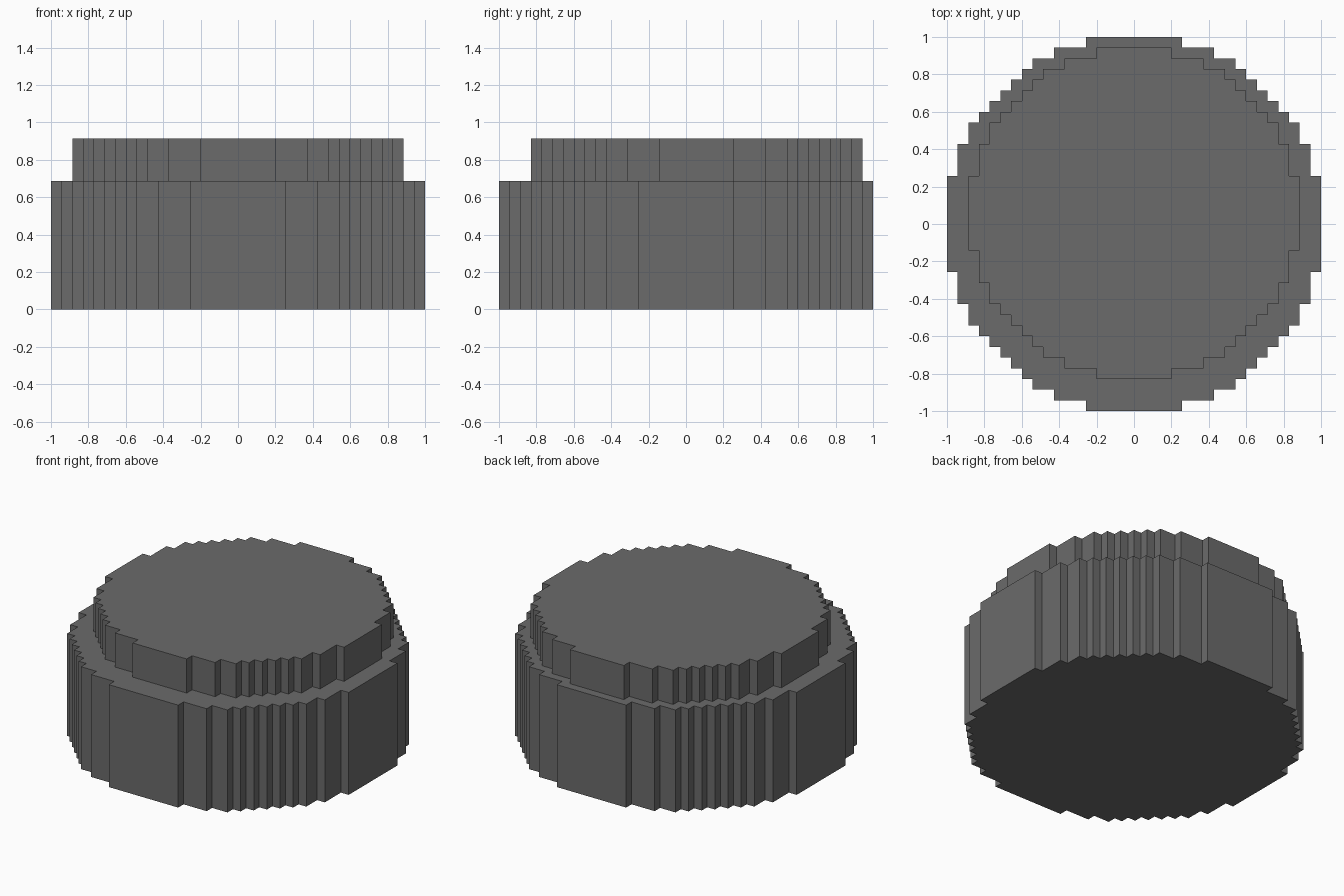
import bpy
import bmesh

if "Cube" in bpy.data.objects:
    bpy.data.objects.remove(bpy.data.objects["Cube"], do_unlink=True)

U = 2 / 35  # one grid cell

# Single grey material
grey = bpy.data.materials.new("dark grey")
grey.use_nodes = True
colour = (0.147, 0.147, 0.147, 1)
grey.diffuse_color = colour
grey.node_tree.nodes["Principled BSDF"].inputs["Base Color"].default_value = colour


def stepped_outline(radius, half_widths):
    """Stair-stepped circle: one eighth, mirrored on the diagonal, turned four times."""
    eighth = [(radius - i, w) for i, w in enumerate(half_widths)]
    corners = eighth + [(y, x) for x, y in reversed(eighth) if x != y]
    quarter = [corners[0]]
    for (_, y0), (x1, y1) in zip(corners, corners[1:]):
        quarter += [(x1, y0), (x1, y1)]  # inner corner, outer corner
    outline = []
    for _ in range(4):
        outline += quarter
        quarter = [(-y, x) for x, y in quarter]
    return outline


def stepped_disc(name, outline, z0, z1, y_shift=0, bottom=True):
    """Extrude the outline between two heights given in grid cells."""
    bm = bmesh.new()
    low = [bm.verts.new((x * U, (y + y_shift) * U, z0 * U)) for x, y in outline]
    high = [bm.verts.new((x * U, (y + y_shift) * U, z1 * U)) for x, y in outline]
    n = len(outline)
    for i in range(n):
        j = (i + 1) % n
        bm.faces.new((low[i], low[j], high[j], high[i]))
    bm.faces.new(high)
    if bottom:
        bm.faces.new(low[::-1])
    mesh = bpy.data.meshes.new(name)
    bm.to_mesh(mesh)
    bm.free()
    mesh.materials.append(grey)
    obj = bpy.data.objects.new(name, mesh)
    bpy.context.collection.objects.link(obj)
    return obj


# Wide lower drum
stepped_disc("lower_drum",
             stepped_outline(17.5, [4.5, 7.5, 9.5, 10.5, 11.5, 12.5]), 0, 12)

# Narrower upper tier, set one cell towards the back
stepped_disc("upper_tier",
             stepped_outline(15.5, [3.5, 6.5, 8.5, 9.5, 10.5]), 12, 16,
             y_shift=1, bottom=False)
